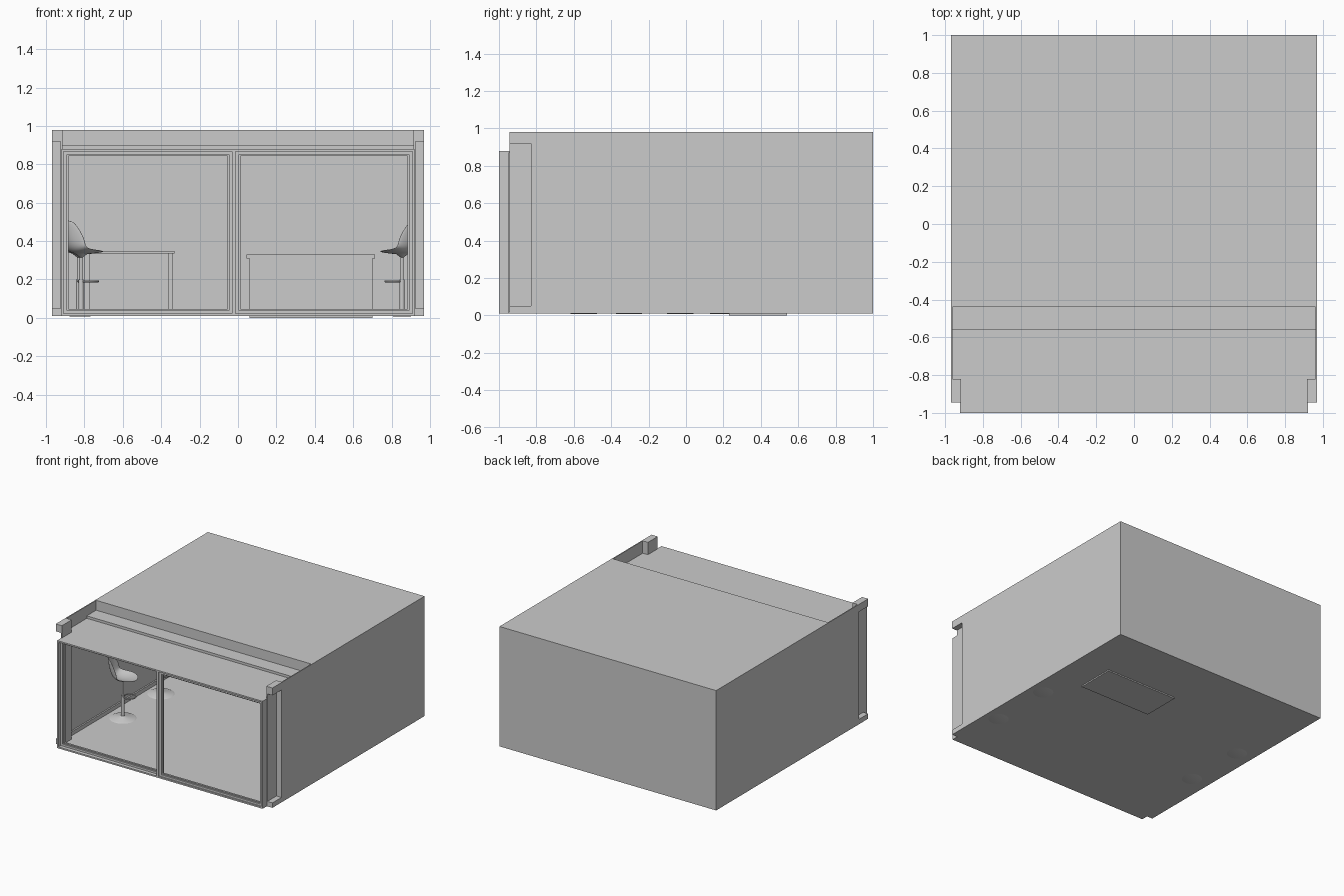
import bpy, bmesh, math
from mathutils import Matrix, Vector

if "Cube" in bpy.data.objects:
    bpy.data.objects.remove(bpy.data.objects["Cube"])

T = 0.008  # sheet thickness


def finish(name, bm):
    me = bpy.data.meshes.new(name)
    bmesh.ops.recalc_face_normals(bm, faces=bm.faces)
    bm.to_mesh(me)
    bm.free()
    ob = bpy.data.objects.new(name, me)
    bpy.context.collection.objects.link(ob)
    return ob


def add_box(bm, x0, x1, y0, y1, z0, z1):
    m = Matrix.Translation(((x0 + x1) / 2, (y0 + y1) / 2, (z0 + z1) / 2))
    m = m @ Matrix.Diagonal((x1 - x0, y1 - y0, z1 - z0, 1))
    bmesh.ops.create_cube(bm, size=1, matrix=m)


def boxes(name, *specs):
    bm = bmesh.new()
    for s in specs:
        add_box(bm, *s)
    return finish(name, bm)


def frame(name, x0, x1, z0, z1, w, y0, y1):
    # Rectangular frame standing in the xz plane
    return boxes(name,
                 (x0, x0 + w, y0, y1, z0, z1), (x1 - w, x1, y0, y1, z0, z1),
                 (x0 + w, x1 - w, y0, y1, z0, z0 + w),
                 (x0 + w, x1 - w, y0, y1, z1 - w, z1))


def smooth(ob, angle=40):
    bpy.ops.object.select_all(action='DESELECT')
    ob.select_set(True)
    bpy.context.view_layer.objects.active = ob
    bpy.ops.object.shade_smooth_by_angle(angle=math.radians(angle))


# Building shell
boxes("floor", (-0.97, 0.97, -0.945, 1, 0.01, 0.014), (-0.92, 0.92, -1, -0.945, 0.01, 0.014))
boxes("back_wall", (-0.97, 0.97, 1 - T, 1, 0.01, 0.98))
boxes("main_roof", (-0.97, 0.97, -0.44, 1, 0.98 - T, 0.98))
boxes("roof_step", (-0.97, 0.97, -0.44, -0.44 + T, 0.90, 0.98))
boxes("gutter_strip", (-0.97, 0.97, -0.56, -0.44, 0.90 - T, 0.90),
      (-0.97, 0.97, -0.56, -0.56 + T, 0.88 - T, 0.90))
boxes("front_canopy", (-0.97, 0.97, -0.82, -0.56, 0.88 - T, 0.88),
      (-0.915, 0.915, -1, -0.82, 0.88 - T, 0.88))

for side, s in (("left", -1), ("right", 1)):
    def sx(a, b):
        return (a, b) if s > 0 else (-b, -a)
    boxes(side + "_wall", (*sx(0.97 - T, 0.97), -0.82, 1, 0.01, 0.98))
    boxes(side + "_skirting", (*sx(0.95, 0.962), -0.82, 0.99, 0.014, 0.045))
    # Corner post: recessed channel with end blocks
    boxes(side + "_post_channel", (*sx(0.915, 0.925), -0.945, -0.82, 0.01, 0.92),
          (*sx(0.915, 0.97), -0.83, -0.82, 0.01, 0.98))
    boxes(side + "_post_blocks", (*sx(0.915, 0.97), -0.945, -0.82, 0.92, 0.98),
          (*sx(0.915, 0.97), -0.945, -0.82, 0.01, 0.05))

# Front glazing frames with open panes
frame("front_surround", -0.92, 0.92, 0.01, 0.88, 0.012, -1, -0.945)
boxes("centre_mullion", (-0.03, -0.012, -1, -0.945, 0.02, 0.87))
for side, x0, x1, y in (("left", -0.91, -0.03, -0.965), ("right", -0.012, 0.91, -0.985)):
    frame(side + "_sash", x0, x1, 0.02, 0.87, 0.018, y - 0.005, y + 0.03)
    frame(side + "_glazing_bead", x0 + 0.016, x1 - 0.016, 0.036, 0.854, 0.01, y + 0.005, y + 0.02)

# Counter and table
boxes("counter", (0.06, 0.70, 0.23, 0.54, 0, 0.31), (0.045, 0.715, 0.225, 0.545, 0.31, 0.33))
boxes("table_top", (-0.81, -0.33, 0.5, 0.85, 0.335, 0.348))
boxes("table_legs", *[(x, x + 0.025, y, y + 0.025, 0.014, 0.335)
                      for x in (-0.80, -0.365) for y in (0.51, 0.815)])


def chair(tag, x, y, angle):
    place = Matrix.Translation((x, y, 0)) @ Matrix.Rotation(angle, 4, 'Z')
    # Base, column and seat mount turned from a profile
    bm = bmesh.new()
    prof = [(0, 0.007), (0.07, 0.009), (0.1, 0.015), (0.09, 0.02), (0.03, 0.026),
            (0.013, 0.035), (0.013, 0.2), (0.008, 0.2), (0.008, 0.315), (0.035, 0.335), (0, 0.336)]
    vs = [bm.verts.new((r, 0, z)) for r, z in prof]
    es = [bm.edges.new(p) for p in zip(vs, vs[1:])]
    bmesh.ops.spin(bm, geom=vs + es, cent=(0, 0, 0), axis=(0, 0, 1), angle=2 * math.pi, steps=28)
    bmesh.ops.remove_doubles(bm, verts=bm.verts, dist=0.0003)
    ob = finish(tag + "_pedestal", bm)
    ob.matrix_world = place
    smooth(ob)
    # Foot ring
    bpy.ops.mesh.primitive_torus_add(major_radius=0.045, minor_radius=0.005,
                                     major_segments=32, minor_segments=8)
    ob = bpy.context.object
    ob.name = tag + "_foot_ring"
    ob.matrix_world = place @ Matrix.Translation((0.05, 0, 0.19))
    smooth(ob)
    # Curved bucket seat: forward, height, half width, side lift, side wrap
    rows = [(0.115, 0.345, 0.065, 0.0, -0.02), (0.06, 0.337, 0.095, 0.015, 0),
            (0, 0.332, 0.105, 0.025, 0), (-0.055, 0.34, 0.108, 0.03, 0.02),
            (-0.085, 0.375, 0.105, 0.02, 0.05), (-0.1, 0.44, 0.098, 0.0, 0.05),
            (-0.112, 0.515, 0.07, -0.015, 0.03)]
    n = 8
    bm = bmesh.new()
    grid = []
    for f, z, w, lift, wrap in rows:
        grid.append([bm.verts.new((f + wrap * u * u, w * u, z + lift * u * u))
                     for u in [2 * i / n - 1 for i in range(n + 1)]])
    for a, b in zip(grid, grid[1:]):
        for i in range(n):
            bm.faces.new((a[i], a[i + 1], b[i + 1], b[i]))
    ob = finish(tag + "_bucket_seat", bm)
    ob.matrix_world = place
    sol = ob.modifiers.new("thickness", 'SOLIDIFY')
    sol.thickness = 0.007
    sol.offset = 0
    sub = ob.modifiers.new("round", 'SUBSURF')
    sub.levels = sub.render_levels = 2
    for p in ob.data.polygons:
        p.use_smooth = True


# Swivel chairs along both side walls
R = math.radians
chair("left_front_chair", -0.817, -0.305, R(30))
chair("left_rear_chair", -0.83, 0.20, R(-30))
chair("right_front_chair", 0.855, -0.546, R(150))
chair("right_rear_chair", 0.855, -0.03, R(210))
